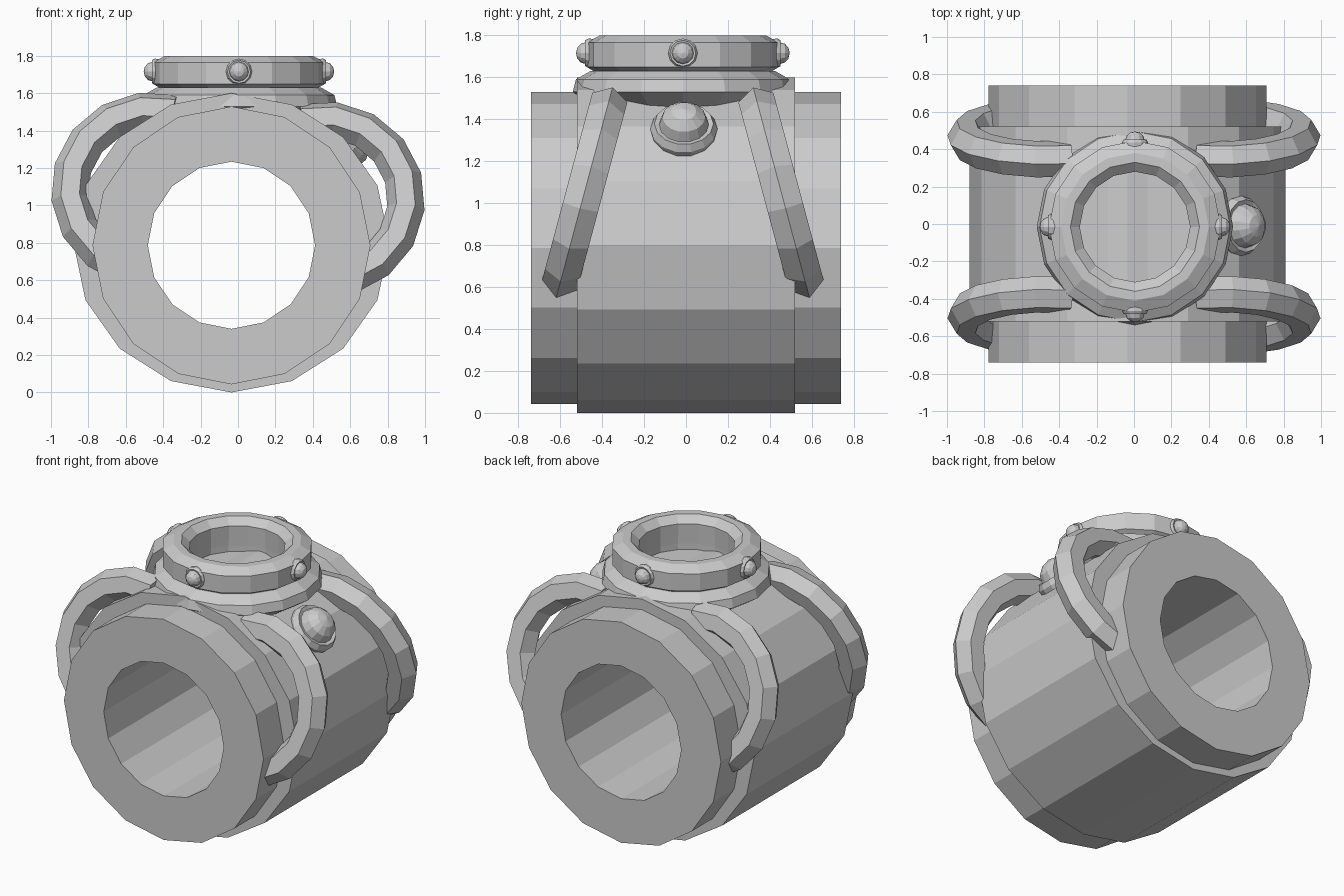
import bpy, bmesh
from math import sin, cos, pi, radians
from mathutils import Vector, Matrix

if "Cube" in bpy.data.objects:
    bpy.data.objects.remove(bpy.data.objects["Cube"])


def loft(name, loops, closed=False, caps=False):
    """Skin a list of equal-length point loops into one flat-shaded object."""
    bm = bmesh.new()
    rings = [[bm.verts.new(p) for p in loop] for loop in loops]
    n = len(rings[0])
    pairs = list(zip(rings, rings[1:]))
    if closed:
        pairs.append((rings[-1], rings[0]))
    for a, b in pairs:
        for i in range(n):
            j = (i + 1) % n
            bm.faces.new((a[i], a[j], b[j], b[i]))
    if caps:
        bm.faces.new(rings[0])
        bm.faces.new(rings[-1])
    bmesh.ops.remove_doubles(bm, verts=bm.verts, dist=1e-5)
    bmesh.ops.recalc_face_normals(bm, faces=bm.faces)
    me = bpy.data.meshes.new(name)
    bm.to_mesh(me)
    bm.free()
    ob = bpy.data.objects.new(name, me)
    bpy.context.collection.objects.link(ob)
    return ob


def lathe(name, profile, n, closed=False, caps=False, phase=0.0):
    """Revolve (radius, height) points about z."""
    return loft(name, [[(r * cos(2 * pi * i / n + phase), r * sin(2 * pi * i / n + phase), z)
                        for i in range(n)] for r, z in profile], closed, caps)


def place(ob, pos, normal):
    """Move an object and aim its z axis along normal."""
    rot = Vector(normal).to_track_quat('Z', 'Y').to_matrix().to_4x4()
    ob.matrix_world = Matrix.Translation(pos) @ rot


# Bored main barrel with narrower ends
CX = -0.035


def barrel_loop(y, rx, rz, cz):
    return [(CX + rx * cos(i * pi / 8), y, cz + rz * sin(i * pi / 8)) for i in range(16)]


END, MID, BORE = (0.743, 0.743, 0.786), (0.845, 0.80, 0.80), (0.447, 0.447, 0.787)
loft("barrel", [barrel_loop(y, *d) for y, d in (
    (-0.74, BORE), (-0.74, END), (-0.52, END), (-0.52, MID),
    (0.52, MID), (0.52, END), (0.74, END), (0.74, BORE))], closed=True)

# Top port: flange, neck, lip and shallow floor
PX, PY = 0.005, -0.015
flange = lathe("port_flange", [(0.30, 1.45), (0.42, 1.46), (0.525, 1.53), (0.51, 1.59),
                               (0.44, 1.63), (0.30, 1.64)], 16, closed=True)
lip = lathe("port_lip", [(0.30, 1.62), (0.41, 1.62), (0.46, 1.65), (0.46, 1.765), (0.395, 1.80),
                         (0.345, 1.80), (0.295, 1.755)], 16, closed=True)
floor = lathe("port_floor", [(0.32, 1.50), (0.32, 1.58)], 16, caps=True)
for ob in (flange, lip, floor):
    ob.location = (PX, PY, 0)


# Domed studs
def stud(name, r, pos, normal, n):
    dome = [(0.74 * r * cos(a), 0.26 * r + 0.66 * r * sin(a)) for a in (0, pi / 6, pi / 3, pi / 2)]
    ob = lathe(name, [(r * 0.95, -0.35 * r), (r, 0.08 * r), (0.88 * r, 0.3 * r),
                      (0.76 * r, 0.26 * r)] + dome, n)
    place(ob, pos, normal)


for k in range(4):
    d = Vector((round(cos(k * pi / 2)), round(sin(k * pi / 2)), 0))
    stud("port_stud", 0.07, Vector((PX, PY, 1.715)) + d * 0.445, d, 12)
stud("side_bulb", 0.16, (0.565, -0.01, 1.345), (1, 0, 1), 14)


# Four tilted loop handles, ends buried in the barrel
def handle(name, sx, sy, cz):
    centre = Vector((0.455 * sx, PY + 0.475 * sy, cz))
    u = Vector((sx, 0, 0))
    v = Vector((0, -sy * sin(radians(15)), cos(radians(15))))
    w = u.cross(v)
    loops = []
    for k in range(9):
        a = radians(-72 + k * 22)
        out = u * cos(a) + v * sin(a)
        loops.append([centre + out * (0.445 + 0.1 * cos(t * pi / 3)) + w * 0.1 * sin(t * pi / 3)
                      for t in range(6)])
    loft(name, loops, caps=True)


for sy, label in ((-1, "front"), (1, "back")):
    handle(label + "_right_handle", 1, sy, 1.03)
    handle(label + "_left_handle", -1, sy, 1.08)
